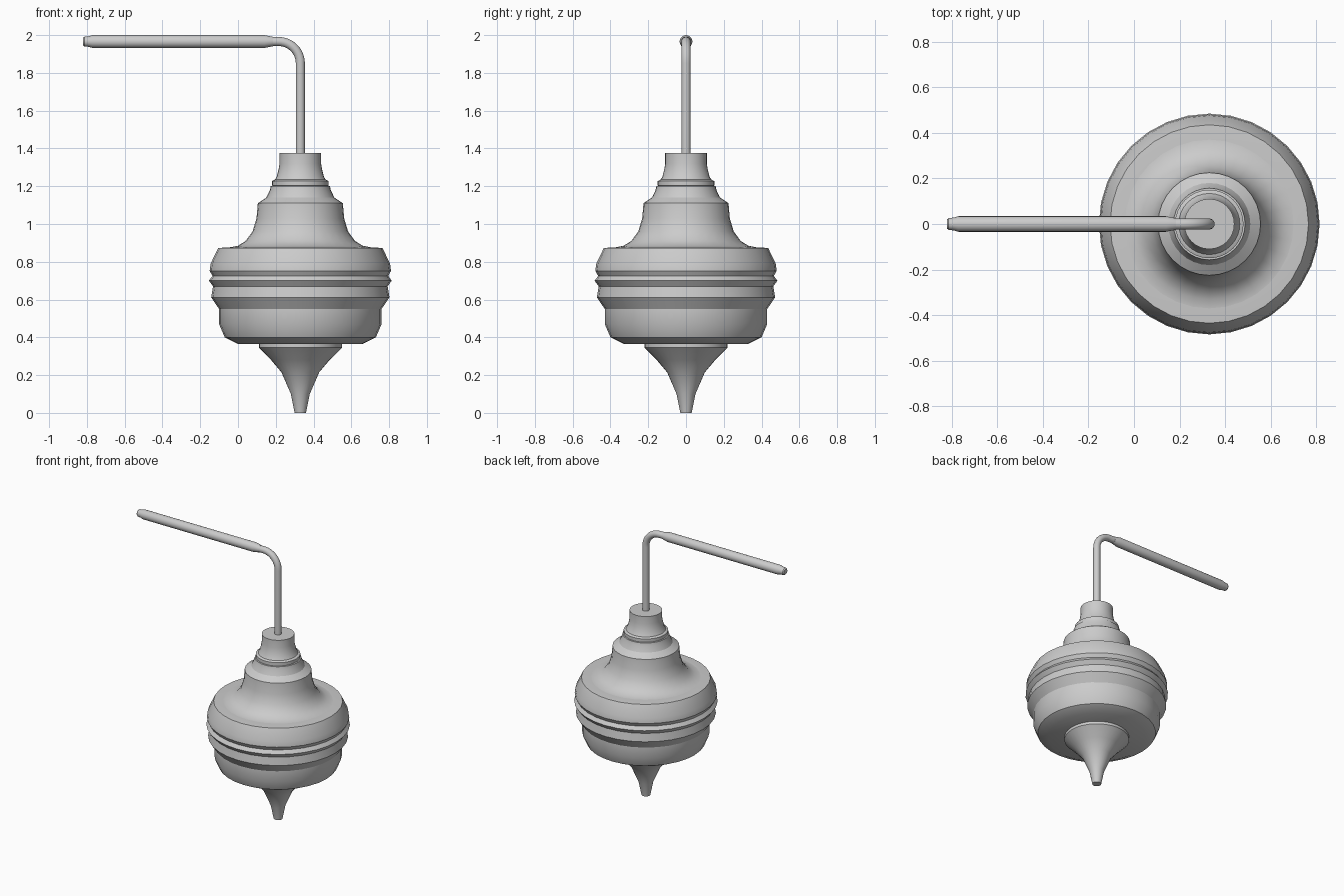
import bpy
import bmesh
import math
from mathutils import Matrix, Vector

cube = bpy.data.objects.get("Cube")
if cube:
    bpy.data.objects.remove(cube, do_unlink=True)

AXIS_X = 0.33
ROD_Z = 1.966

steel = bpy.data.materials.new("plain grey")
steel.use_nodes = True
grey = (0.6, 0.6, 0.6, 1)
steel.diffuse_color = grey
steel.node_tree.nodes["Principled BSDF"].inputs["Base Color"].default_value = grey


def finish(name, bm, angle=30):
    bmesh.ops.recalc_face_normals(bm, faces=bm.faces)
    mesh = bpy.data.meshes.new(name)
    bm.to_mesh(mesh)
    bm.free()
    mesh.materials.append(steel)
    obj = bpy.data.objects.new(name, mesh)
    bpy.context.collection.objects.link(obj)
    bpy.ops.object.select_all(action="DESELECT")
    obj.select_set(True)
    bpy.context.view_layer.objects.active = obj
    bpy.ops.object.shade_smooth_by_angle(angle=math.radians(angle))
    return obj


def bridge(bm, rings):
    """Skin closed rings of vertices and cap both ends."""
    for a, b in zip(rings, rings[1:]):
        for i in range(len(a)):
            j = (i + 1) % len(a)
            bm.faces.new((a[i], a[j], b[j], b[i]))
    bm.faces.new(rings[0])
    bm.faces.new(rings[-1])


def lathe(name, profile, matrix, sides=32, angle=30):
    """Turn (radius, height) points around the local z axis."""
    bm = bmesh.new()
    turns = [2 * math.pi * i / sides for i in range(sides)]
    bridge(bm, [[bm.verts.new(matrix @ Vector((r * math.cos(t), r * math.sin(t), z)))
                 for t in turns] for r, z in profile])
    return finish(name, bm, angle)


upright = Matrix.Translation((AXIS_X, 0, 0))

# Flared spike at the bottom
lathe("bottom_spike", [(0.03, 0), (0.05, 0.1), (0.1, 0.215), (0.155, 0.28),
                       (0.22, 0.345), (0.22, 0.37)], upright)

# Drum with its grooves and ribs
lathe("drum", [(0.33, 0.365), (0.4, 0.4), (0.43, 0.47), (0.43, 0.55),
               (0.472, 0.612), (0.462, 0.67), (0.484, 0.7), (0.465, 0.725),
               (0.48, 0.752), (0.475, 0.79), (0.435, 0.873), (0.37, 0.877)], upright)

# Concave shoulder rising from the drum
lathe("shoulder", [(0.435, 0.873), (0.37, 0.877), (0.33, 0.885), (0.29, 0.91),
                   (0.253, 0.96), (0.232, 1.03), (0.225, 1.11)], upright)

# Stepped neck and collar
lathe("neck", [(0.225, 1.11), (0.18, 1.14), (0.161, 1.18), (0.157, 1.2)], upright)
lathe("collar_ring", [(0.14, 1.2), (0.15, 1.203), (0.15, 1.227), (0.135, 1.235)], upright)
lathe("collar", [(0.14, 1.225), (0.125, 1.25), (0.115, 1.29), (0.11, 1.32),
                 (0.11, 1.375)], upright)

# Bent rod: straight up, quarter turn, then into the handle
BEND = 0.115
path = [(AXIS_X, 1.36, 0)]
for i in range(13):
    a = math.pi / 2 * i / 12
    path.append((AXIS_X - BEND + BEND * math.cos(a), ROD_Z - BEND + BEND * math.sin(a), a))
path.append((0.14, ROD_Z, math.pi / 2))
bm = bmesh.new()
rings = []
for x, z, a in path:
    across = Vector((math.cos(a), 0, math.sin(a)))
    ring = []
    for i in range(20):
        t = 2 * math.pi * i / 20
        ring.append(bm.verts.new(Vector((x, 0, z)) + 0.024 *
                                 (across * math.cos(t) + Vector((0, math.sin(t), 0)))))
    rings.append(ring)
bridge(bm, rings)
finish("bent_rod", bm)

# Handle sleeve, turned along x with a stepped tip
sideways = Matrix.Translation((0, 0, ROD_Z)) @ Matrix.Rotation(math.pi / 2, 4, "Y")
lathe("handle", [(0.02, -0.82), (0.026, -0.813), (0.028, -0.79), (0.034, -0.77),
                 (0.034, 0.14), (0.025, 0.185)], sideways, sides=20)
